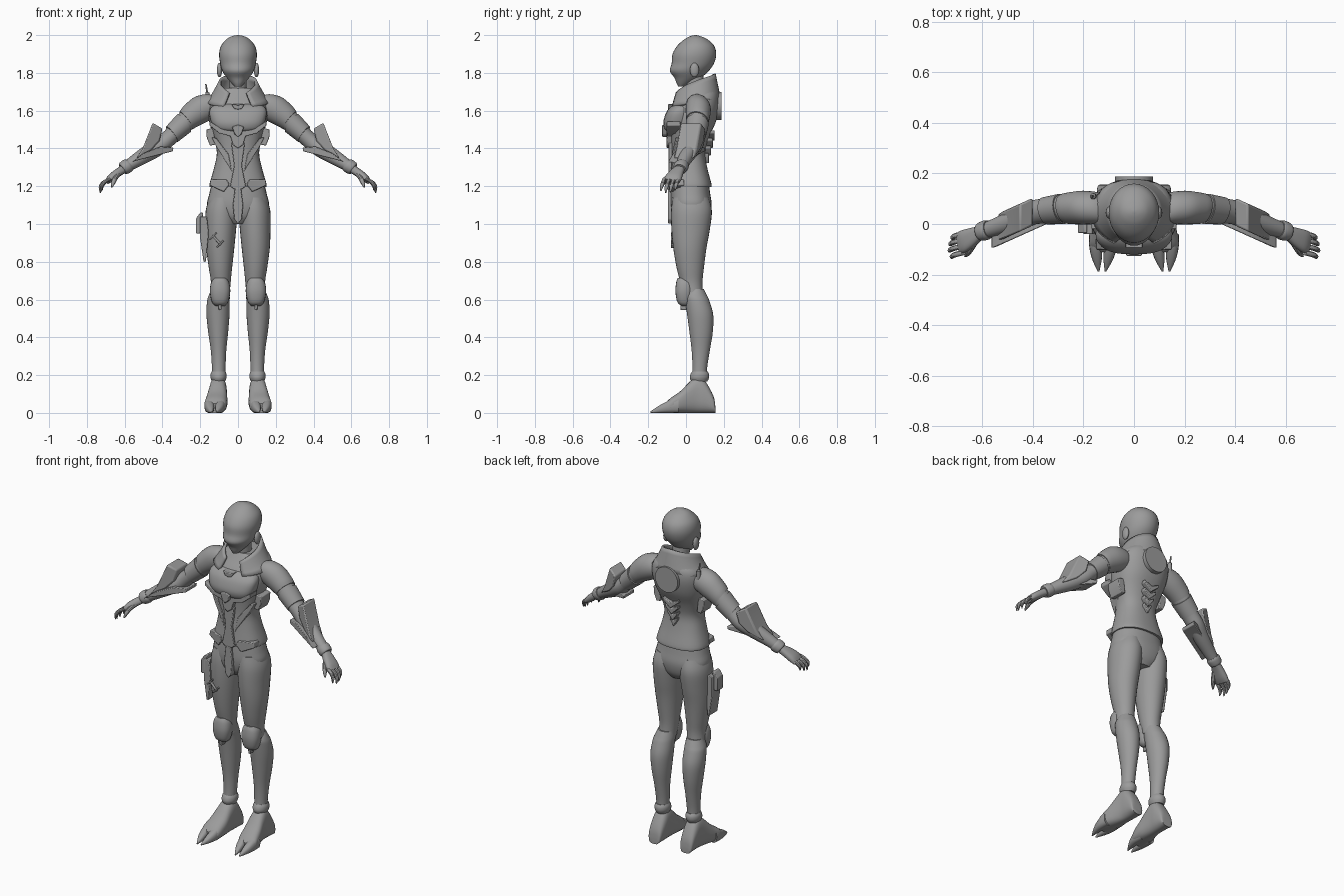
import bpy, bmesh, math
from mathutils import Vector

grey = bpy.data.materials.new("suit grey")
grey.diffuse_color = (0.33, 0.33, 0.33, 1)
SIDES = ((1, "left"), (-1, "right"))


def finish(name, bm, bevel=0, angle=35):
    """Turn a bmesh into a shaded object."""
    bmesh.ops.recalc_face_normals(bm, faces=bm.faces)
    me = bpy.data.meshes.new(name)
    bm.to_mesh(me)
    bm.free()
    ob = bpy.data.objects.new(name, me)
    bpy.context.collection.objects.link(ob)
    me.materials.append(grey)
    if bevel:
        m = ob.modifiers.new("bevel", 'BEVEL')
        m.width, m.segments = bevel, 2
    bpy.ops.object.select_all(action='DESELECT')
    ob.select_set(True)
    bpy.context.view_layer.objects.active = ob
    bpy.ops.object.shade_smooth_by_angle(angle=math.radians(angle))
    return ob


def smooth_path(pts, sub):
    """Catmull-Rom interpolation of all ring values."""
    out = []
    for i in range(len(pts) - 1):
        p = [pts[max(i - 1, 0)], pts[i], pts[i + 1], pts[min(i + 2, len(pts) - 1)]]
        for k in range(sub):
            t = k / sub
            out.append([0.5 * (2 * b + (c - a) * t + (2 * a - 5 * b + 4 * c - d) * t * t
                               + (3 * b - a - 3 * c + d) * t ** 3) for a, b, c, d in zip(*p)])
    return out + [list(pts[-1])]


def tube(name, pts, t=(0, 0, 1), v=(0, 1, 0), n=28, e=2.0, sub=4, s=1):
    """Loft of superellipse rings (x, y, z, radius_u, radius_v) facing along t."""
    t, v = Vector(t).normalized(), Vector(v)
    v = (v - t * v.dot(t)).normalized()
    u = v.cross(t)
    bm, rings = bmesh.new(), []
    for x, y, z, ru, rv in smooth_path(pts, sub):
        ring = []
        for k in range(n):
            c, d = math.cos(2 * math.pi * k / n), math.sin(2 * math.pi * k / n)
            p = Vector((x, y, z)) + u * (ru * math.copysign(abs(c) ** (2 / e), c)) \
                + v * (rv * math.copysign(abs(d) ** (2 / e), d))
            ring.append(bm.verts.new((p.x * s, p.y, p.z)))
        rings.append(ring)
    for a, b in zip(rings, rings[1:]):
        for k in range(n):
            bm.faces.new((a[k], a[(k + 1) % n], b[(k + 1) % n], b[k]))
    bm.faces.new(rings[0])
    bm.faces.new(rings[-1])
    return finish(name, bm)


def span(rows):
    """Rows (z, x, half width, front y, back y) to tube rings."""
    return [(x, (f + b) / 2, z, w, (b - f) / 2) for z, x, w, f, b in rows]


def prism(name, poly, y0, y1, s=1, shear=0.0, bevel=0.004):
    """Outline in x, z extruded along y; shear shifts y with x."""
    bm = bmesh.new()
    x0 = poly[0][0]
    a, b = [[bm.verts.new((x * s, y + shear * (x - x0), z)) for x, z in poly] for y in (y0, y1)]
    bm.faces.new(a)
    bm.faces.new(b)
    for k in range(len(a)):
        j = (k + 1) % len(a)
        bm.faces.new((a[k], a[j], b[j], b[k]))
    return finish(name, bm, bevel)


def both(half):
    return half + [(-x, z) for x, z in reversed(half) if x]


def ball(name, c, r, s=1):
    bm = bmesh.new()
    bmesh.ops.create_uvsphere(bm, u_segments=20, v_segments=12, radius=1)
    for q in bm.verts:
        q.co = ((c[0] + q.co.x * r[0]) * s, c[1] + q.co.y * r[1], c[2] + q.co.z * r[2])
    return finish(name, bm)


# Head and neck
tube("head", span([(1.727, 0, .015, -.04, -.015), (1.745, 0, .034, -.05, .03), (1.775, 0, .06, -.062, .08),
                   (1.81, 0, .083, -.086, .12), (1.85, 0, .094, -.076, .148), (1.9, 0, .1, -.071, .16),
                   (1.945, 0, .089, -.045, .148), (1.98, 0, .058, -.005, .11), (1.995, 0, .03, .025, .075),
                   (2.0, 0, .004, .046, .054)]), n=32)
tube("neck", [(0, .06, 1.62, .06, .06), (0, .05, 1.7, .047, .05), (0, .04, 1.82, .047, .05)])

# Torso jacket with flared hem, pelvis
tube("torso", span([(1.195, 0, .15, -.085, .135), (1.215, 0, .15, -.085, .134), (1.3, 0, .126, -.078, .112),
                    (1.38, 0, .112, -.075, .102), (1.46, 0, .13, -.08, .122), (1.54, 0, .152, -.09, .158),
                    (1.62, 0, .158, -.065, .176), (1.68, 0, .14, -.025, .174), (1.72, 0, .09, .0, .16)]),
     n=36, e=2.4)
tube("pelvis", span([(1.0, 0, .06, -.04, .1), (1.04, 0, .13, -.068, .125), (1.1, 0, .163, -.08, .136),
                     (1.16, 0, .152, -.08, .128), (1.22, 0, .138, -.075, .12)]), n=32, e=2.3)

# Chest armour and its lower yoke
tube("chest_plate", span([(1.49, 0, .09, -.1, .0), (1.505, 0, .125, -.114, .02), (1.54, 0, .143, -.12, .03),
                          (1.59, 0, .152, -.105, .03), (1.62, 0, .14, -.082, .03), (1.635, 0, .105, -.06, .02)]),
     n=32, e=2.6)
prism("chest_yoke", both([(0, 1.4), (.028, 1.42), (.04, 1.465), (.1, 1.48), (.15, 1.52), (.15, 1.545),
                          (.09, 1.505), (0, 1.5)]), -.102, -.03)
prism("chest_clasp", both([(0, 1.46), (.018, 1.475), (.032, 1.515), (0, 1.525)]), -.126, -.08)
prism("collar_clasp", both([(0, 1.605), (.02, 1.61), (.035, 1.635), (0, 1.63)]), -.095, -.03)

# Belly strip, groin guard and hem points
prism("belly_strip", both([(0, 1.17), (.042, 1.2), (.02, 1.31), (.036, 1.43), (0, 1.43)]), -.093, -.03)
prism("groin_guard", both([(0, 1.0), (.02, 1.025), (.027, 1.1), (.016, 1.19), (0, 1.19)]), -.095, 0)
for s, side in SIDES:
    prism(side + "_belly_rib", [(.03, 1.27), (.045, 1.3), (.115, 1.41), (.14, 1.46), (.115, 1.455), (.05, 1.37)],
          -.081, -.02, s, .28)
    prism(side + "_hem_point", [(.045, 1.21), (.075, 1.17), (.15, 1.205), (.145, 1.235), (.06, 1.235)],
          -.09, -.04, s, .3)
    prism(side + "_waist_clip", [(.12, 1.42), (.148, 1.415), (.165, 1.455), (.168, 1.5), (.13, 1.51)], -.02, .07, s)

# Tall collar, open at the front
bm = bmesh.new()
N, M = 32, 5
grid = []
for i in range(N + 1):
    a = math.radians(-152 + 304 * i / N)
    f = abs(a) / math.radians(152)
    row = []
    for j in range(M + 1):
        h = j / M
        r = .165 - .07 * h ** .8
        zt, zb = 1.795 - .10 * f ** 1.6, 1.675 - .055 * f
        row.append(bm.verts.new((r * math.sin(a), .045 + (.13 - .025 * h) * math.cos(a), zb + (zt - zb) * h)))
    grid.append(row)
for a, b in zip(grid, grid[1:]):
    for j in range(M):
        bm.faces.new((a[j], b[j], b[j + 1], a[j + 1]))
collar = finish("collar", bm)
sol = collar.modifiers.new("thickness", 'SOLIDIFY')
sol.thickness, sol.offset = .014, 0

# Back disc and spine blades
tube("back_disc", [(0, .15, 1.625, .075, .075), (0, .187, 1.625, .075, .075)], (0, 1, 0), (0, 0, 1), n=40, sub=1)
for i in range(4):
    z, w = 1.475 - .04 * i, .05 - .009 * i
    prism("spine_blade_%d" % i, both([(0, z - .035), (w, z + .005), (w, z + .022), (0, z)]), .08, .152 - .01 * i)

for s, side in SIDES:
    ball(side + "_ear", (.098, .045, 1.815), (.014, .024, .038), s)

    # Arm, shoulder armour and cuff bands
    d = (.8, -.2, -.6)
    tube(side + "_arm", [(.1, .065, 1.63, .06, .06), (.2, .065, 1.605, .06, .06), (.28, .06, 1.54, .054, .056),
                         (.35, .052, 1.47, .044, .05), (.4, .045, 1.425, .045, .048), (.46, .02, 1.385, .045, .045),
                         (.54, -.01, 1.335, .036, .036), (.61, -.032, 1.29, .026, .028)], d, s=s)
    tube(side + "_shoulder", [(.1, .065, 1.65, .03, .035), (.13, .065, 1.635, .065, .06),
                              (.19, .065, 1.61, .074, .068), (.25, .062, 1.57, .065, .064),
                              (.275, .06, 1.548, .058, .06)], d, s=s)
    tube(side + "_upper_arm_band", [(.285, .06, 1.535, .059, .061), (.35, .052, 1.475, .051, .055)], d, sub=1, s=s)
    tube(side + "_wrist_ring", [(.575, -.02, 1.315, .034, .035), (.585, -.024, 1.308, .038, .039),
                                (.605, -.03, 1.295, .036, .037), (.612, -.032, 1.29, .031, .032)], d, s=s)

    # Flared gauntlet: upper fin and lower guard
    prism(side + "_gauntlet_fin", [(.452, 1.535), (.4, 1.505), (.415, 1.44), (.46, 1.39), (.54, 1.345), (.505, 1.4)],
          -.03, .08, s, -.45, .008)
    prism(side + "_gauntlet_guard", [(.345, 1.385), (.342, 1.405), (.41, 1.41), (.5, 1.375), (.565, 1.325), (.54, 1.335)],
          .0, .1, s, -.45, .008)

    # Hand
    tube(side + "_palm", [(.6, -.03, 1.295, .022, .024), (.635, -.05, 1.272, .022, .036),
                          (.67, -.067, 1.245, .021, .044), (.692, -.075, 1.225, .014, .042)], d, e=2.5, s=s)
    for k in range(4):
        y, r = -.038 - .025 * k, .0105
        L = (.9, 1.05, 1.0, .85)[3 - k]
        tube(side + "_finger_%d" % k, [(.675, y, 1.24, r, r), (.675 + .035 * L, y - .008, 1.24 - .02 * L, r, r),
                                       (.675 + .052 * L, y - .016, 1.24 - .045 * L, r * .9, r * .9),
                                       (.675 + .052 * L, y - .02, 1.24 - .07 * L, r * .35, r * .35)],
             (.6, -.2, -.75), n=10, s=s)
    tube(side + "_thumb", [(.63, -.07, 1.265, .014, .014), (.648, -.1, 1.245, .013, .013),
                           (.66, -.118, 1.22, .011, .011), (.668, -.128, 1.195, .004, .004)], (.3, -.6, -.7),
         (0, 0, 1), n=10, s=s)

    # Thigh and shin
    tube(side + "_thigh", span([(1.14, .08, .07, -.07, .12), (1.07, .087, .084, -.079, .137), (.97, .091, .081, -.077, .126),
                                (.87, .094, .074, -.067, .108), (.77, .093, .062, -.05, .095), (.69, .091, .052, -.03, .087),
                                (.62, .095, .05, -.015, .09)]), s=s)
    tube(side + "_shin", span([(.655, .095, .045, .01, .095), (.62, .1, .056, -.008, .112), (.59, .104, .06, -.004, .125),
                               (.52, .106, .061, .006, .144), (.43, .105, .053, .018, .142), (.33, .103, .041, .03, .126),
                               (.24, .102, .036, .034, .112), (.17, .103, .034, .03, .11)]), s=s)
    tube(side + "_ankle_cuff", span([(.165, .103, .034, .028, .112), (.185, .103, .042, .02, .122),
                                     (.205, .103, .042, .024, .122), (.22, .103, .036, .034, .114)]), s=s)

    # Knee guard with lower tab
    tube(side + "_knee_guard", span([(.565, .095, .022, -.02, .02), (.585, .095, .042, -.045, .03),
                                     (.64, .095, .054, -.056, .04), (.69, .095, .048, -.052, .04),
                                     (.715, .094, .03, -.044, .03)]), n=20, e=2.4, s=s)
    prism(side + "_knee_tab", [(.085, .6), (.088, .545), (.102, .545), (.105, .6)], -.03, .02, s)

    # Foot with cloven toes
    tube(side + "_foot", [(x, y, h / 2, w, h / 2) for y, x, w, h in (
        (.156, .105, .03, .03), (.145, .105, .04, .09), (.1, .104, .045, .17), (.06, .105, .046, .192),
        (.02, .108, .05, .165), (-.03, .113, .057, .115), (-.08, .12, .058, .08), (-.11, .122, .045, .05))],
         (0, -1, 0), (0, 0, 1), e=2.6, s=s)
    for k, (xa, xb) in enumerate(((.094, .113), (.151, .14))):
        tube(side + "_toe_%d" % k, [(xa, -.04, .04, .026, .04), (xa, -.09, .033, .026, .033),
                                    (xa * .6 + xb * .4, -.14, .02, .019, .02), (xb, -.188, .004, .003, .004)],
             (0, -1, 0), (0, 0, 1), n=14, e=2.5, s=s)

# Holster, thigh buckle and shoulder antenna on the right side
prism("holster", [(-.165, 1.04), (-.2, 1.04), (-.2, .92), (-.182, .8), (-.17, .8), (-.155, .95)], -.04, .04)
prism("holster_grip", [(-.185, 1.06), (-.2, 1.06), (-.222, 1.03), (-.222, .95), (-.2, .95), (-.19, 1.0)], -.035, .02)
prism("buckle_bar", [(-.14, .935), (-.132, .945), (-.085, .895), (-.093, .885)], -.079, -.06)
for i, (x, z) in enumerate(((-.132, .935), (-.095, .895))):
    prism("buckle_end_%d" % i, [(x - .022, z - .016), (x - .016, z - .022), (x + .022, z + .016), (x + .016, z + .022)],
          -.08, -.06, bevel=.002)
tube("antenna", [(-.16, .11, 1.64, .013, .013), (-.162, .11, 1.695, .011, .011), (-.164, .11, 1.7, .005, .005),
                 (-.17, .11, 1.74, .004, .004)], n=12, sub=1)
